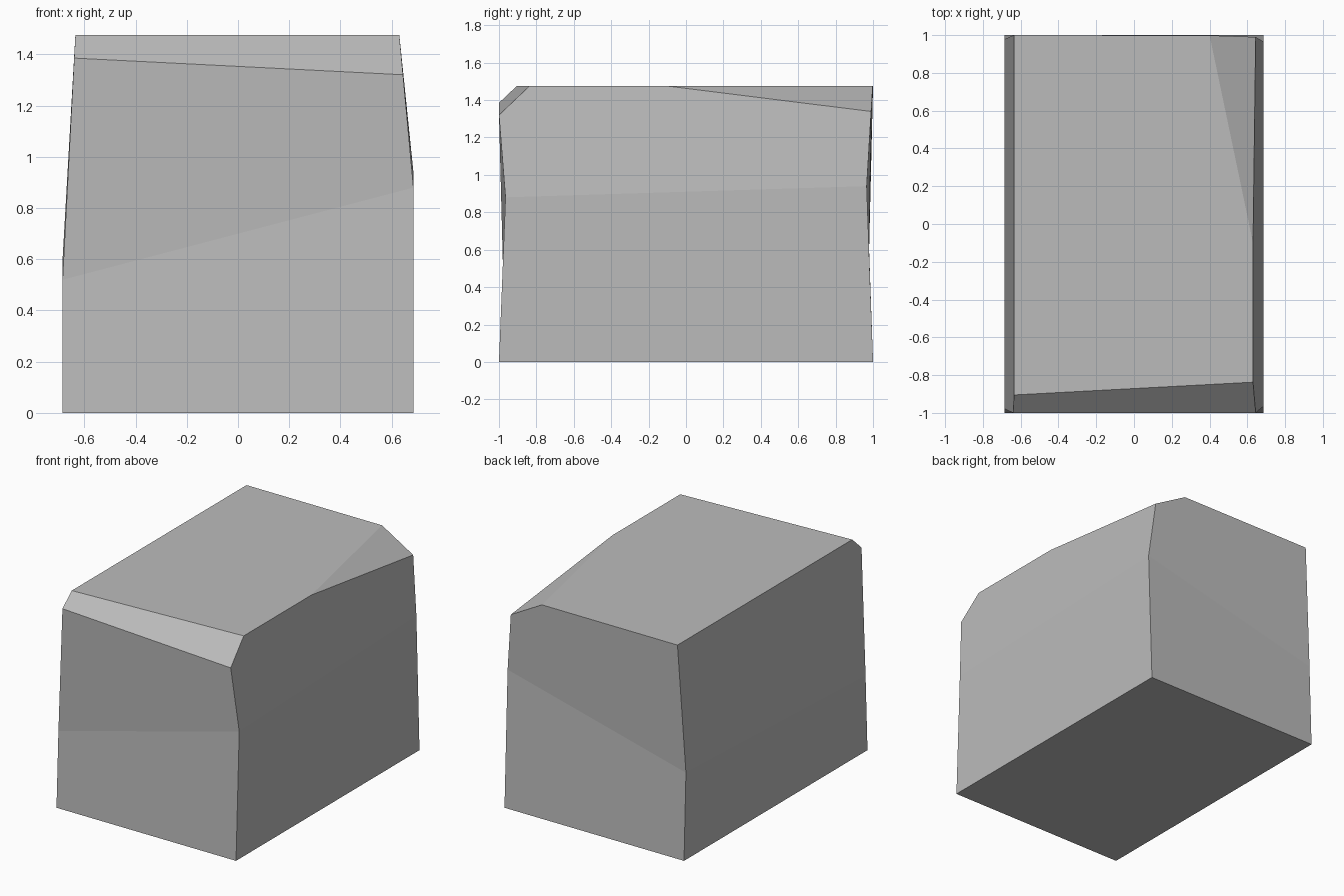
import bpy
import bmesh
from mathutils import Vector

cube = bpy.data.objects.get("Cube")
if cube:
    bpy.data.objects.remove(cube, do_unlink=True)

# Plain grey stone
stone = bpy.data.materials.new("grey_stone")
stone.use_nodes = True
colour = (0.5, 0.5, 0.5, 1)
stone.diffuse_color = colour
stone.node_tree.nodes["Principled BSDF"].inputs["Base Color"].default_value = colour

bm = bmesh.new()


def ring(*corners):
    return [bm.verts.new(c) for c in corners]


# Rings of corners: base, tilted waist crease, narrowed top
base = ring((-.685, -1, 0), (.685, -1, 0), (.685, 1, 0), (-.685, 1, 0))
waist = ring((-.685, -.979, .52), (.685, -.965, .88),
             (.685, .966, .94), (-.685, .979, .6))
top = ring((-.635, -1.002, 1.475), (.63, -1.012, 1.475),
           (.63, .998, 1.475), (-.635, 1, 1.475))

bm.faces.new(base[::-1])
bm.faces.new(top)
for low, high in ((base, waist), (waist, top)):
    for i in range(4):
        j = (i + 1) % 4
        bm.faces.new((low[i], low[j], high[j], high[i]))


def chip(a, b, c):
    """Slice off the stone above the plane through three points."""
    a, b, c = Vector(a), Vector(b), Vector(c)
    normal = (b - a).cross(c - a).normalized()
    if normal.z < 0:
        normal.negate()
    cut = bmesh.ops.bisect_plane(bm, geom=bm.verts[:] + bm.edges[:] + bm.faces[:],
                                 plane_co=a, plane_no=normal, clear_outer=True)
    edges = [e for e in cut["geom_cut"] if isinstance(e, bmesh.types.BMEdge)]
    bmesh.ops.edgeloop_fill(bm, edges=edges)


# Slanted chamfer on the front top edge, then the chipped back corner
chip((-.637, -1, 1.385), (.645, -1, 1.32), (-.635, -.905, 1.475))
chip((.63, -.1, 1.475), (.4, 1, 1.475), (.642, .992, 1.34))

bmesh.ops.recalc_face_normals(bm, faces=bm.faces[:])
mesh = bpy.data.meshes.new("stone_block")
bm.to_mesh(mesh)
bm.free()
mesh.materials.append(stone)
block = bpy.data.objects.new("stone_block", mesh)
bpy.context.collection.objects.link(block)
